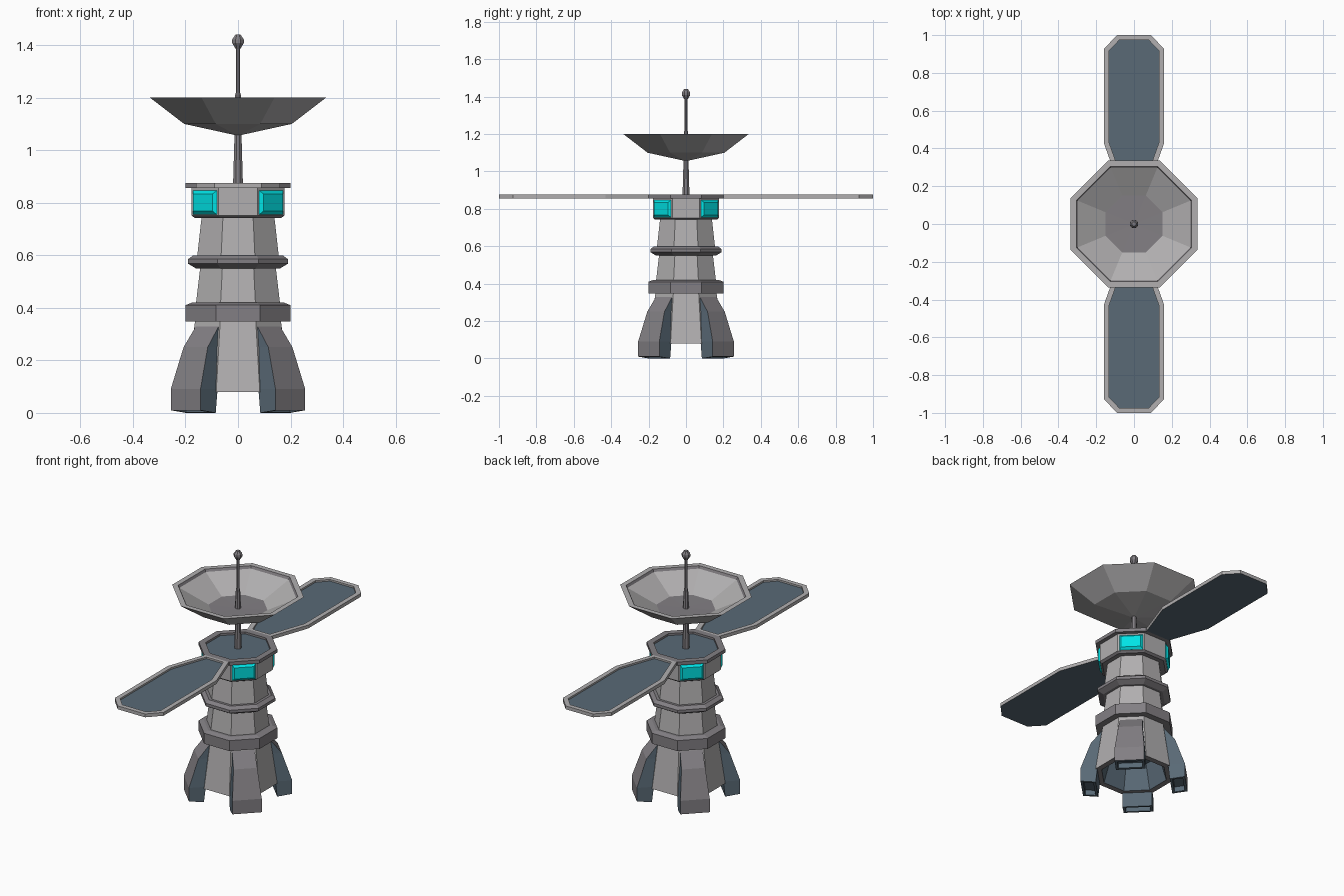
import bpy, bmesh, math
from mathutils import Matrix, Vector

if "Cube" in bpy.data.objects:
    bpy.data.objects.remove(bpy.data.objects["Cube"])


def material(name, rgb):
    m = bpy.data.materials.new(name)
    m.diffuse_color = (*rgb, 1)
    m.use_nodes = True
    m.node_tree.nodes["Principled BSDF"].inputs["Base Color"].default_value = m.diffuse_color
    return m


MATS = [material("light_grey", (0.44, 0.43, 0.435)),
        material("mid_grey", (0.225, 0.212, 0.228)),
        material("slate_blue", (0.10, 0.142, 0.18)),
        material("cyan_glass", (0.0, 0.76, 0.78))]
LIGHT, MID, SLATE, CYAN = range(4)


def finish(name, bm, fix=True):
    if fix:
        bmesh.ops.recalc_face_normals(bm, faces=bm.faces)
    me = bpy.data.meshes.new(name)
    bm.to_mesh(me)
    bm.free()
    for m in MATS:
        me.materials.append(m)
    ob = bpy.data.objects.new(name, me)
    bpy.context.collection.objects.link(ob)
    return ob


def lathe(name, profile, colours, n=8):
    """Revolve (flat-to-centre radius, z) points; one colour per segment."""
    if isinstance(colours, int):
        colours = [colours] * (len(profile) - 1)
    bm = bmesh.new()
    rings = []
    for r, z in profile:
        if r == 0:
            rings.append([bm.verts.new((0, 0, z))] * n)
            continue
        R = r / math.cos(math.pi / n)
        ang = [(i + 0.5) * math.tau / n for i in range(n)]
        rings.append([bm.verts.new((R * math.cos(a), R * math.sin(a), z)) for a in ang])
    for a, b, c in zip(rings, rings[1:], colours):
        for i in range(n):
            j = (i + 1) % n
            vs = list(dict.fromkeys((a[i], a[j], b[j], b[i])))
            bm.faces.new(vs).material_index = c
    return finish(name, bm)


def loft(sections):
    """Closed solid through matching point loops."""
    bm = bmesh.new()
    loops = [[bm.verts.new(p) for p in s] for s in sections]
    n = len(loops[0])
    for a, b in zip(loops, loops[1:]):
        for i in range(n):
            j = (i + 1) % n
            bm.faces.new((a[i], a[j], b[j], b[i]))
    bm.faces.new(loops[0])
    bm.faces.new(loops[-1])
    bmesh.ops.recalc_face_normals(bm, faces=bm.faces)
    return bm


def recess(bm, face, width, offset):
    """Inset a face and push its centre by an offset; returns the border faces."""
    border = bmesh.ops.inset_region(bm, faces=[face], thickness=width, use_even_offset=True)["faces"]
    walls = bmesh.ops.extrude_face_region(bm, geom=[face])
    vs = [g for g in walls["geom"] if isinstance(g, bmesh.types.BMVert)]
    floor = [g for g in walls["geom"] if isinstance(g, bmesh.types.BMFace)]
    bmesh.ops.translate(bm, verts=vs, vec=offset)
    if face.is_valid:
        bm.faces.remove(face)
    return border, floor


# Tower sections, the lowest one with a hollow nozzle
lathe("lower_body", [(0, .22), (.13, .22), (.168, .08), (.2, .08), (.162, .36), (0, .36)],
      [SLATE, SLATE, MID, LIGHT, LIGHT])
lathe("middle_body", [(0, .40), (.162, .40), (.143, .56), (0, .56)], LIGHT)
lathe("upper_body", [(0, .59), (.156, .59), (.138, .75), (0, .75)], LIGHT)

# Collars around the tower
lathe("lower_collar", [(0, .348), (.2, .348), (.2, .41), (.175, .42), (0, .42)], MID)
lathe("middle_collar", [(0, .55), (.16, .55), (.19, .568), (.19, .585), (.17, .60), (0, .60)], MID)

# Head with recessed roof
lathe("head", [(0, .742), (.165, .742), (.177, .752), (.177, .858), (0, .858)],
      [MID, MID, LIGHT, LIGHT])
lathe("roof_rim", [(0, .856), (.2, .856), (.2, .876), (.165, .876), (.165, .864), (0, .864)],
      [MID, MID, MID, MID, SLATE])

# Dish and antenna mast
lathe("dish", [(0, 1.055), (.205, 1.10), (.335, 1.2), (.305, 1.2), (.298, 1.186),
               (.15, 1.103), (0, 1.10)], [LIGHT, LIGHT, LIGHT, MID, LIGHT, MID])
lathe("lower_mast", [(0, .86), (.019, .86), (.013, 1.07), (0, 1.07)], MID)
lathe("antenna", [(0, 1.09), (.016, 1.09), (.011, 1.21), (.008, 1.22), (.008, 1.39), (0, 1.39)], MID)
lathe("antenna_tip", [(0, 1.385), (.01, 1.387), (.022, 1.408), (.022, 1.422), (.01, 1.44), (0, 1.44)], MID)

# Four legs and four windows on the diagonals
for k, side in enumerate(("back_right", "back_left", "front_left", "front_right")):
    turn = Matrix.Rotation(math.radians(45 + 90 * k), 4, 'Z')

    # Leg: inner radius, outer radius, half width, inner z, outer z
    rows = [(.20, .282, .08, 0, .01), (.19, .282, .08, .09, .09),
            (.15, .228, .065, .25, .25), (.11, .143, .06, .358, .358)]
    bm = loft([[(a, -w, za), (a, w, za), (b, w, zb), (b, -w, zb)] for a, b, w, za, zb in rows])
    for f in bm.faces:
        f.material_index = MID if f.normal.x > .3 and abs(f.normal.z) < .9 else SLATE
    foot = min(bm.faces, key=lambda f: f.normal.z)
    recess(bm, foot, .014, Vector((0, 0, .03)))
    finish(side + "_leg", bm).matrix_world = turn

    # Window: bevelled glass block
    rows = [(.17, .064, .755, .846), (.178, .064, .755, .846), (.19, .053, .768, .834)]
    bm = loft([[(r, -w, lo), (r, w, lo), (r, w, hi), (r, -w, hi)] for r, w, lo, hi in rows])
    for f in bm.faces:
        f.material_index = CYAN
    finish(side + "_window", bm).matrix_world = turn

# Two solar panels with a raised frame
half = [(.075, .19), (.16, .43), (.16, .926), (.09, 1.0)]
outline = half + [(-x, y) for x, y in reversed(half)]
for s, side in ((1, "back"), (-1, "front")):
    bm = loft([[(x, y, z) for x, y in outline] for z in (.856, .876)])
    for f in bm.faces:
        f.material_index = SLATE if f.normal.z < -.5 else LIGHT
    top = max(bm.faces, key=lambda f: f.normal.z)
    border, floor = recess(bm, top, .027, Vector((0, 0, -.01)))
    for f in floor:
        f.material_index = SLATE
    finish(side + "_solar_panel", bm).rotation_euler.z = 0 if s > 0 else math.pi
